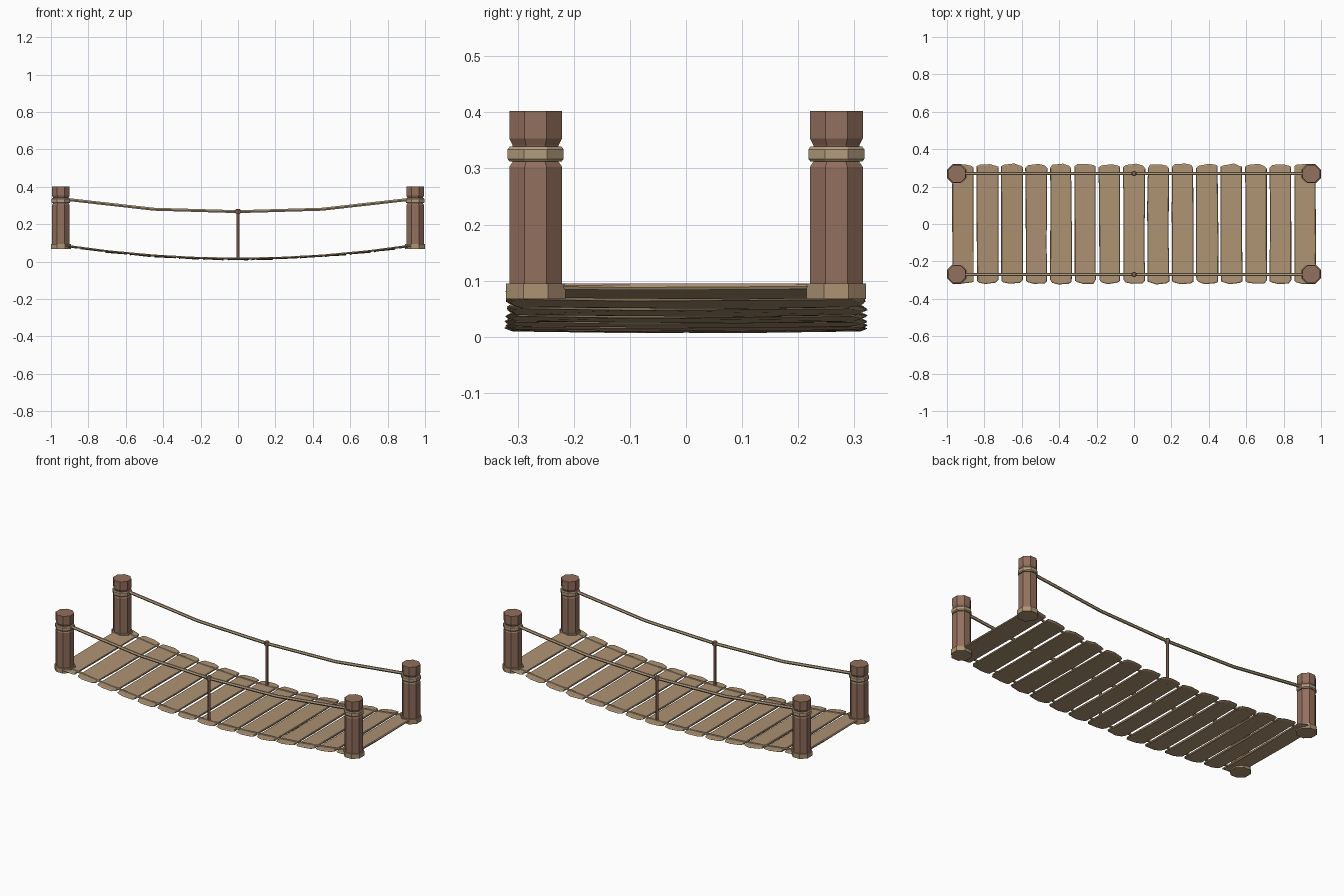
import bpy, bmesh, math, random
from mathutils import Vector

if "Cube" in bpy.data.objects:
    bpy.data.objects.remove(bpy.data.objects["Cube"])

random.seed(4)
PX, PY = 0.947, 0.268


def material(name, rgb):
    m = bpy.data.materials.new(name)
    m.diffuse_color = (*rgb, 1)
    m.use_nodes = True
    m.node_tree.nodes["Principled BSDF"].inputs["Base Color"].default_value = m.diffuse_color
    return m


WOOD = material("post_wood", (0.29, 0.16, 0.11))
PLANK = material("plank_wood", (0.42, 0.29, 0.17))
ROPE = material("rope_fibre", (0.45, 0.34, 0.21))


def finish(name, bm, mat):
    bmesh.ops.recalc_face_normals(bm, faces=bm.faces)
    me = bpy.data.meshes.new(name)
    bm.to_mesh(me)
    bm.free()
    me.materials.append(mat)
    ob = bpy.data.objects.new(name, me)
    bpy.context.collection.objects.link(ob)
    return ob


def lathe(name, profile, x, y, mat, sides=8):
    """Stack of polygon rings; profile is (apothem, z), capped at both ends."""
    bm = bmesh.new()
    rings = []
    for r, z in profile:
        rr = r / math.cos(math.pi / sides)
        rings.append([bm.verts.new((x + rr * math.cos((i + .5) * math.tau / sides),
                                    y + rr * math.sin((i + .5) * math.tau / sides), z))
                      for i in range(sides)])
    for a, b in zip(rings, rings[1:]):
        for i in range(sides):
            j = (i + 1) % sides
            bm.faces.new((a[i], a[j], b[j], b[i]))
    bm.faces.new(rings[0])
    bm.faces.new(rings[-1])
    return finish(name, bm, mat)


def rope(name, pts, r, mat, sides=6):
    """Polygonal tube along a path in an x-z plane."""
    bm = bmesh.new()
    pts = [Vector(p) for p in pts]
    rings = []
    for k, p in enumerate(pts):
        t = (pts[min(k + 1, len(pts) - 1)] - pts[max(k - 1, 0)]).normalized()
        side = Vector((0, 1, 0))
        up = t.cross(side)
        rings.append([bm.verts.new(p + r * (math.cos(i * math.tau / sides) * side +
                                            math.sin(i * math.tau / sides) * up))
                      for i in range(sides)])
    for a, b in zip(rings, rings[1:]):
        for i in range(sides):
            j = (i + 1) % sides
            bm.faces.new((a[i], a[j], b[j], b[i]))
    bm.faces.new(rings[0])
    bm.faces.new(rings[-1])
    return finish(name, bm, mat)


def sag(x):
    return 0.013 + 0.066 * (x / 0.9) ** 2


# Planks following the sagging deck, with worn ends
def plank(k, cx):
    def jit(s):
        return random.uniform(-s, s)
    w, slope = 0.0575, 2 * 0.066 * cx / 0.81
    half = []
    for s in (1, -1):
        half += [(s * (w + jit(.003)), s * -0.1), (s * (w + jit(.003)), s * (0.302 + jit(.006))),
                 (s * (w - .012), s * (0.313 + jit(.004))), (s * 0.012, s * (0.321 + jit(.003))),
                 (s * -(w - .014), s * (0.316 + jit(.004))), (s * -(w + jit(.002)), s * (0.304 + jit(.006)))]
    bm = bmesh.new()
    rings = []
    for dz, sx, sy in ((-0.0065, .95, .965), (-0.002, 1, 1), (0.002, 1, 1), (0.0055, .95, .98)):
        rings.append([bm.verts.new((cx + x * sx - slope * dz, y * sy, sag(cx) + x * sx * slope + dz
                                    + (0.003 * (abs(y) > .2) if dz < 0 else 0)))
                      for x, y in half])
    n = len(half)
    for a, b in zip(rings, rings[1:]):
        for i in range(n):
            j = (i + 1) % n
            bm.faces.new((a[i], a[j], b[j], b[i]))
    bm.faces.new(rings[0])
    bm.faces.new(rings[-1])
    finish(f"plank_{k + 1}", bm, PLANK)


for k in range(15):
    plank(k, (k - 7) * 0.1305)

# Corner posts with foot collars and rope wraps
for sx in (-1, 1):
    for sy in (-1, 1):
        x, y = sx * PX, sy * PY
        tag = ("left" if sx < 0 else "right") + ("_front" if sy < 0 else "_back")
        lathe("post_" + tag, [(.047, .07), (.047, .303), (.041, .312), (.041, .341),
                              (.047, .353), (.047, .402)], x, y, WOOD)
        lathe("foot_collar_" + tag, [(.053, .067), (.053, .095)], x, y, PLANK)
        lathe("rope_wrap_" + tag, [(.046, .312), (.050, .317), (.050, .334), (.046, .339)], x, y, ROPE)

# Hand ropes, deck ropes and the middle hangers on each side
for sy in (-1, 1):
    y, tag = sy * 0.27, "front" if sy < 0 else "back"
    rope("hand_rope_" + tag, [(-.92, y, .333), (-.45, y, .280), (0, y, .267),
                              (.45, y, .280), (.92, y, .333)], .009, ROPE)
    rope("deck_rope_" + tag, [(x, y, sag(x) + .003) for x in
                              (-.92, -.69, -.45, -.22, 0, .22, .45, .69, .92)], .006, ROPE)
    lathe("hanger_" + tag, [(.007, .009), (.007, .275)], 0, y, WOOD, 6)
    lathe("hanger_knot_" + tag, [(.010, .254), (.013, .260), (.013, .276), (.009, .281)], 0, y, WOOD, 6)
